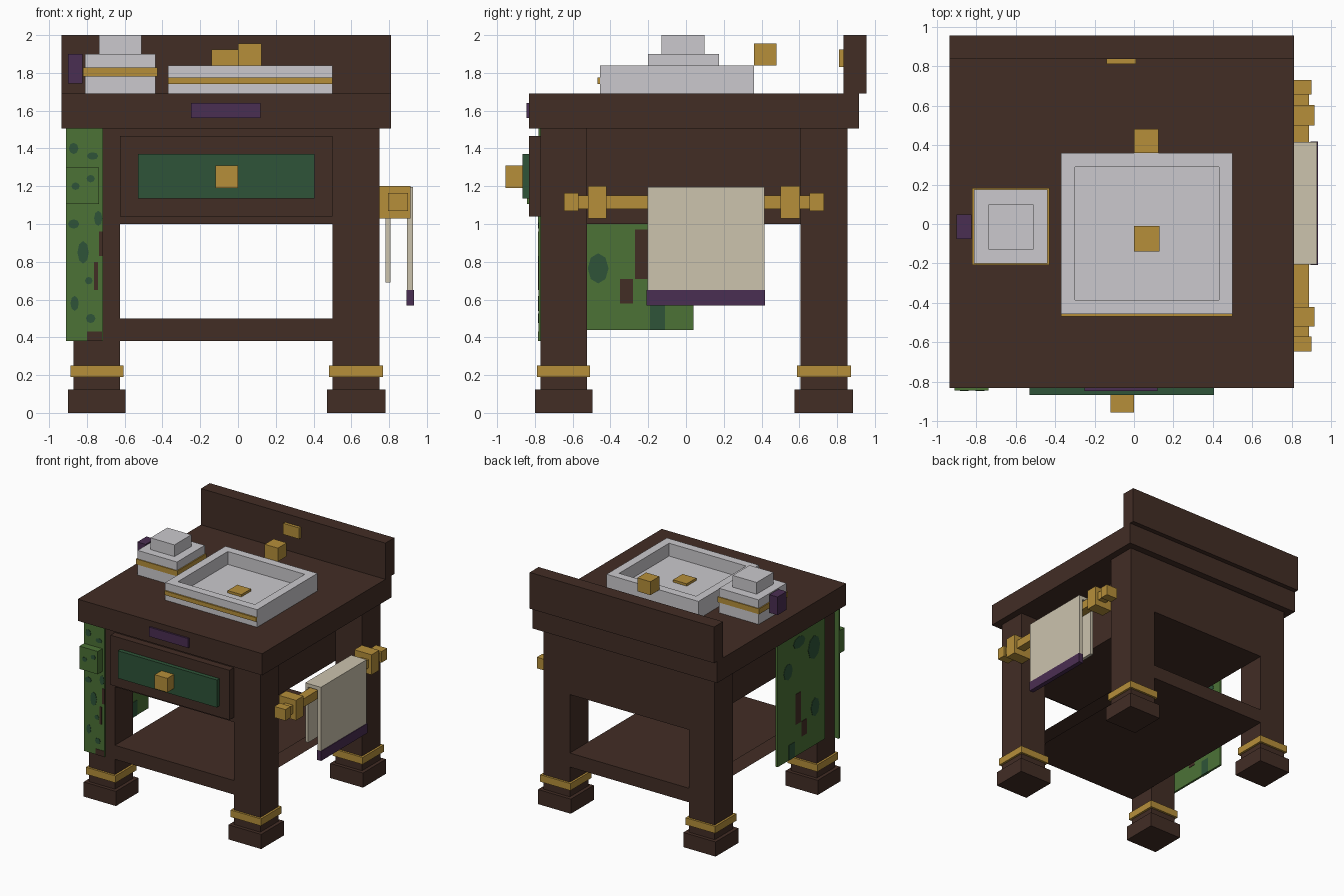
import bpy, bmesh, math
from mathutils import Matrix

cube = bpy.data.objects.get("Cube")
if cube:
    bpy.data.objects.remove(cube, do_unlink=True)


def material(name, rgb):
    lin = [((c / 255 + 0.055) / 1.055) ** 2.4 for c in rgb] + [1.0]
    m = bpy.data.materials.new(name)
    m.use_nodes = True
    m.diffuse_color = lin
    bsdf = m.node_tree.nodes["Principled BSDF"]
    bsdf.inputs["Base Color"].default_value = lin
    bsdf.inputs["Roughness"].default_value = 0.8
    return m


WOOD = material("dark_wood", (66, 45, 37))
GOLD = material("brass", (182, 143, 58))
WHITE = material("porcelain", (203, 201, 205))
GREEN = material("drawer_green", (46, 84, 56))
LEAF = material("cloth_green", (76, 114, 54))
MOSS = material("cloth_dark_green", (46, 84, 56))
BARK = material("cloth_brown", (66, 45, 37))
PURPLE = material("purple", (74, 46, 82))
CREAM = material("towel_cream", (204, 195, 174))


def finish(name, bm, mat):
    bmesh.ops.recalc_face_normals(bm, faces=bm.faces)
    me = bpy.data.meshes.new(name)
    bm.to_mesh(me)
    bm.free()
    me.materials.append(mat)
    ob = bpy.data.objects.new(name, me)
    bpy.context.collection.objects.link(ob)
    return ob


def box_mesh(x, y, z):
    bm = bmesh.new()
    size = Matrix.Diagonal((x[1] - x[0], y[1] - y[0], z[1] - z[0], 1))
    mid = Matrix.Translation((sum(x) / 2, sum(y) / 2, sum(z) / 2))
    bmesh.ops.create_cube(bm, size=1, matrix=mid @ size)
    return bm


def box(name, x, y, z, mat):
    return finish(name, box_mesh(x, y, z), mat)


def blotch(name, axis, center, radii, depth, mat):
    """Flat eight-sided spot lying across the given axis."""
    bm = bmesh.new()
    turn = Matrix.Rotation(math.pi / 2, 4, 'Y' if axis == 'X' else 'X')
    sx = (depth, radii[0], radii[1]) if axis == 'X' else (radii[0], depth, radii[1])
    bmesh.ops.create_cone(bm, cap_ends=True, segments=8, radius1=1, radius2=1, depth=1,
                          matrix=Matrix.Translation(center) @ Matrix.Diagonal((*sx, 1)) @ turn)
    return finish(name, bm, mat)


# Legs with feet and brass bands
for side, (x0, x1) in (("right", (-0.87, -0.625)), ("left", (0.5, 0.75))):
    for end, (y0, y1) in (("front", (-0.77, -0.525)), ("back", (0.605, 0.855))):
        for part, g, z, mat in (("leg", 0, (0.0, 1.51), WOOD),
                                ("foot", 0.03, (0, 0.125), WOOD),
                                ("leg_band", 0.018, (0.19, 0.25), GOLD)):
            box(f"{end}_{side}_{part}", (x0 - g, x1 + g), (y0 - g, y1 + g), z, mat)

# Cabinet body, counter and backsplash
box("cabinet_body", (-0.625, 0.5), (-0.77, 0.855), (1.0, 1.51), WOOD)
box("counter", (-0.935, 0.81), (-0.83, 0.915), (1.505, 1.69), WOOD)
box("backsplash", (-0.935, 0.81), (0.835, 0.955), (1.69, 2.0), WOOD)
box("backsplash_plate", (-0.14, 0.01), (0.81, 0.835), (1.83, 1.925), GOLD)
box("counter_inlay", (-0.25, 0.12), (-0.845, -0.83), (1.56, 1.64), PURPLE)

# Lower shelf, hollow and open at both ends
bm = box_mesh((-0.625, 0.5), (-0.77, 0.855), (0.38, 0.5))
bmesh.ops.delete(bm, geom=[f for f in bm.faces if abs(f.normal.x) > 0.9], context='FACES_ONLY')
finish("lower_shelf", bm, WOOD)

# Drawer
box("drawer_front", (-0.625, 0.5), (-0.83, -0.77), (1.04, 1.465), WOOD)
box("drawer_panel", (-0.53, 0.405), (-0.865, -0.83), (1.135, 1.37), GREEN)
box("drawer_knob", (-0.12, 0.0), (-0.955, -0.865), (1.19, 1.31), GOLD)

# Basin with a sunken bowl
bm = box_mesh((-0.37, 0.5), (-0.455, 0.36), (1.69, 1.84))
bm.normal_update()
top = [f for f in bm.faces if f.normal.z > 0.9]
bmesh.ops.inset_region(bm, faces=top, thickness=0.1)
wall = bmesh.ops.extrude_face_region(bm, geom=top)
floor = [v for v in wall["geom"] if isinstance(v, bmesh.types.BMVert)]
bmesh.ops.translate(bm, verts=floor, vec=(0, 0, -0.11))
bmesh.ops.delete(bm, geom=top, context='FACES_ONLY')
finish("basin", bm, WHITE)
box("basin_stripe", (-0.37, 0.5), (-0.468, -0.455), (1.74, 1.775), GOLD)
box("drain", (0.0, 0.13), (-0.14, -0.01), (1.73, 1.75), GOLD)
box("faucet", (0.0, 0.125), (0.36, 0.48), (1.84, 1.955), GOLD)

# Water jar
box("jar_body", (-0.81, -0.437), (-0.2, 0.175), (1.69, 1.9), WHITE)
box("jar_neck", (-0.737, -0.51), (-0.13, 0.098), (1.9, 2.0), WHITE)
box("jar_band", (-0.82, -0.427), (-0.208, 0.183), (1.782, 1.828), GOLD)
box("jar_handle", (-0.9, -0.822), (-0.075, 0.048), (1.745, 1.9), PURPLE)

# Towel rail
box("towel_rail", (0.81, 0.885), (-0.58, 0.66), (1.08, 1.152), GOLD)
for end, cap, mount in (("front", (-0.645, -0.57), (-0.52, -0.42)),
                        ("back", (0.655, 0.73), (0.5, 0.603))):
    box(f"{end}_rail_cap", (0.795, 0.9), cap, (1.07, 1.165), GOLD)
    box(f"{end}_rail_mount", (0.75, 0.913), mount, (1.028, 1.2), GOLD)

# Towel folded over the rail
box("towel_top", (0.78, 0.927), (-0.205, 0.415), (1.165, 1.195), CREAM)
box("towel_front_flap", (0.895, 0.927), (-0.205, 0.415), (0.65, 1.195), CREAM)
box("towel_back_flap", (0.78, 0.807), (-0.205, 0.415), (0.69, 1.17), CREAM)
box("towel_hem", (0.893, 0.932), (-0.208, 0.418), (0.568, 0.65), PURPLE)

# Patterned cloths hanging over the right front leg and right side
box("front_cloth", (-0.91, -0.715), (-0.78, -0.765), (0.38, 1.505), LEAF)
box("front_cloth_fold", (-0.91, -0.737), (-0.843, -0.77), (1.105, 1.3), LEAF)
box("side_cloth", (-0.895, -0.877), (-0.6, 0.04), (0.44, 1.505), LEAF)

# Blotches on the front cloth
for i, (x, z, rx, rz) in enumerate(((-0.82, 0.85, 0.03, 0.06), (-0.865, 0.58, 0.022, 0.04),
                                    (-0.78, 0.5, 0.025, 0.025), (-0.74, 1.03, 0.022, 0.04),
                                    (-0.87, 1.0, 0.03, 0.025), (-0.79, 0.7, 0.02, 0.02),
                                    (-0.87, 1.4, 0.025, 0.03), (-0.77, 1.36, 0.03, 0.02))):
    blotch(f"front_cloth_spot_{i}", 'Y', (x, -0.78, z), (rx, rz), 0.006, MOSS)
for i, (x, z) in enumerate(((-0.86, 1.2), (-0.78, 1.24))):
    blotch(f"fold_spot_{i}", 'Y', (x, -0.843, z), (0.022, 0.02), 0.006, MOSS)
for i, (x, z) in enumerate((((-0.8, -0.72), (0.38, 0.43)), ((-0.762, -0.742), (0.65, 0.8)),
                            ((-0.737, -0.715), (0.83, 0.96)))):
    box(f"front_cloth_patch_{i}", x, (-0.783, -0.779), z, BARK)

# Patches showing through both faces of the side cloth
through = (-0.898, -0.874)
for i, (y, z) in enumerate((((-0.27, -0.2), (0.71, 0.97)), ((-0.35, -0.28), (0.58, 0.71)))):
    box(f"side_cloth_patch_{i}", through, y, z, BARK)
box("side_cloth_moss_patch", through, (-0.19, -0.11), (0.44, 0.57), MOSS)
for i, (y, z, ry, rz) in enumerate(((-0.465, 0.765, 0.055, 0.08), (-0.45, 1.28, 0.08, 0.1),
                                    (-0.1, 1.2, 0.06, 0.07), (-0.25, 1.4, 0.08, 0.05))):
    blotch(f"side_cloth_spot_{i}", 'X', (-0.886, y, z), (ry, rz), 0.024, MOSS)
